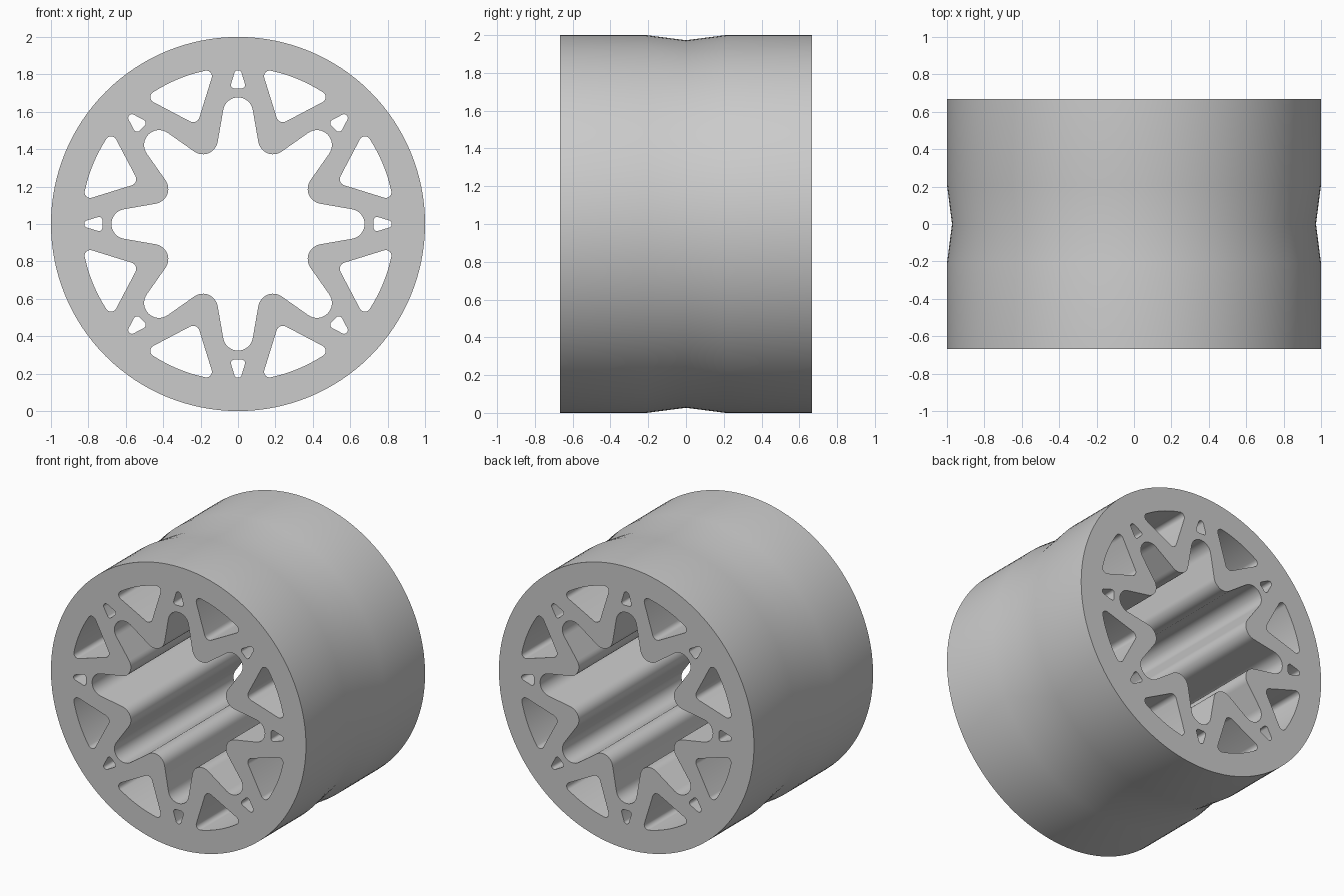
import bpy
import bmesh
from math import cos, sin, radians, asin, degrees, hypot
from mathutils import Vector
from mathutils.geometry import convex_hull_2d

if "Cube" in bpy.data.objects:
    bpy.data.objects.remove(bpy.data.objects["Cube"])

HALF = 0.667      # half length along y
COUNT = 8         # repeats around the axis
STEP = 360 / COUNT


def polar(r, angle):
    return Vector((r * cos(radians(angle)), r * sin(radians(angle))))


def arc(center, r, start, end, n):
    return [center + polar(r, start + (end - start) * i / n) for i in range(n + 1)]


def bore_outline():
    """Star bore: round lobes joined to round teeth by straight flanks."""
    lobe_r, tooth_r, r = 0.597, 0.49, 0.08
    gap = polar(tooth_r, STEP / 2) - polar(lobe_r, 0)
    # flank is the inner tangent of the lobe and tooth circles
    lean = degrees(asin(2 * r / gap.length))
    line = degrees(gap.angle_signed(Vector((1, 0))))
    sweep = line + lean - 90 if line + lean > 90 else line - lean + 90
    pts = []
    for k in range(COUNT):
        a = k * STEP
        pts += arc(polar(lobe_r, a), r, a - sweep, a + sweep, 16)
        pts += arc(polar(tooth_r, a + STEP / 2), r,
                   a + sweep + 180, a + STEP - sweep + 180, 12)
    return pts


def hull(points):
    return [points[i] for i in convex_hull_2d(points)]


def large_pocket(a):
    """Rounded triangle with an outer edge concentric with the rim."""
    pts = arc(polar(0.627, a), 0.035, 0, 345, 23)
    for side in (-10.4, 10.4):
        pts += arc(polar(0.808, a + side), 0.03, 0, 345, 23)
    return hull(pts + arc(Vector((0, 0)), 0.838, a - 10.4, a + 10.4, 12))


def small_pocket(a):
    """Small rounded wedge behind each lobe."""
    along, across = polar(1, a), polar(1, a + 90)
    pts = arc(along * 0.802, 0.02, 0, 345, 23)
    for side in (-0.02, 0.02):
        pts += arc(along * 0.743 + across * side, 0.018, 0, 345, 23)
    return hull(pts)


bm = bmesh.new()
cap_edges = {-HALF: [], HALF: []}


def add_wall(outline, stations):
    """Skin an outline through (y, scale) stations and keep its end loops."""
    rings = [[bm.verts.new((p.x * s, y, 1 + p.y * s)) for p in outline]
             for y, s in stations]
    n = len(outline)
    for r0, r1 in zip(rings, rings[1:]):
        for i in range(n):
            j = (i + 1) % n
            bm.faces.new((r0[i], r0[j], r1[j], r1[i]))
    for ring, (y, _) in ((rings[0], stations[0]), (rings[-1], stations[-1])):
        cap_edges[y] += [bm.edges.get((ring[i], ring[(i + 1) % n])) for i in range(n)]


# Outer rim with a shallow V groove round the middle
rim = [polar(1, i * 360 / 128) for i in range(128)]
add_wall(rim, [(-HALF, 1), (-0.21, 1), (0, 0.973), (0.21, 1), (HALF, 1)])

# Bore and pockets run straight through
through = [(-HALF, 1), (HALF, 1)]
add_wall(bore_outline(), through)
for k in range(COUNT):
    add_wall(large_pocket((k + 0.5) * STEP), through)
    add_wall(small_pocket(k * STEP), through)

# Flat end faces
for edges in cap_edges.values():
    bmesh.ops.triangle_fill(bm, use_beauty=True, edges=edges)
bmesh.ops.recalc_face_normals(bm, faces=bm.faces)

mesh = bpy.data.meshes.new("bushing_body")
bm.to_mesh(mesh)
bm.free()

# Single grey material
grey = bpy.data.materials.new("plain_grey")
grey.use_nodes = True
color = (0.6, 0.6, 0.6, 1)
grey.diffuse_color = color
grey.node_tree.nodes["Principled BSDF"].inputs["Base Color"].default_value = color
mesh.materials.append(grey)

body = bpy.data.objects.new("bushing_body", mesh)
bpy.context.collection.objects.link(body)
bpy.ops.object.select_all(action="DESELECT")
body.select_set(True)
bpy.context.view_layer.objects.active = body
bpy.ops.object.shade_smooth_by_angle(angle=radians(35))
